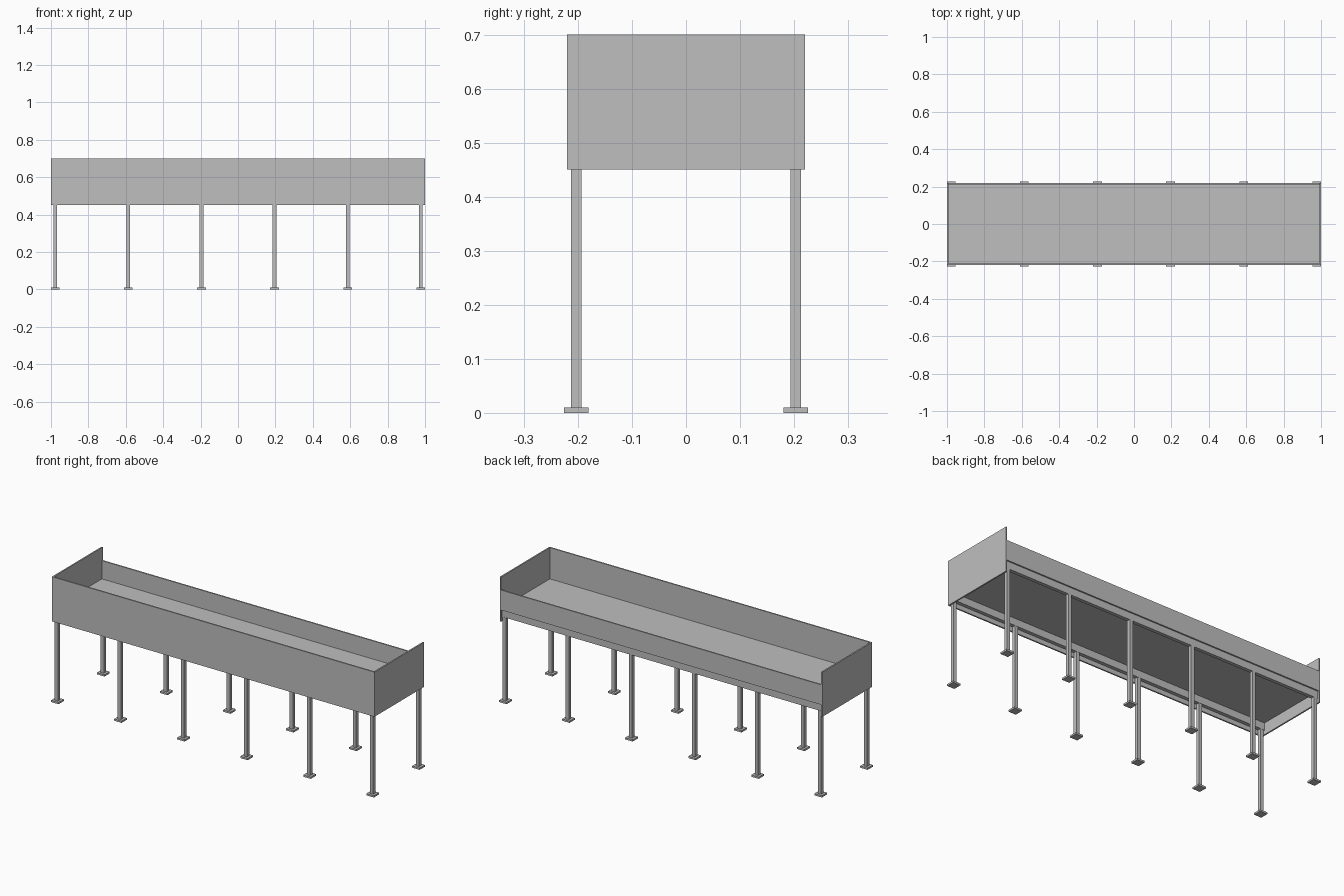
import bpy

# Remove the default object
cube = bpy.data.objects.get("Cube")
if cube:
    bpy.data.objects.remove(cube, do_unlink=True)

# Single painted metal colour
metal = bpy.data.materials.new("grey_metal")
metal.use_nodes = True
colour = (0.52, 0.52, 0.52, 1)
metal.diffuse_color = colour
metal.node_tree.nodes["Principled BSDF"].inputs["Base Color"].default_value = colour


def box(name, x, y, z):
    """Box spanning the given (low, high) ranges."""
    spans = (x, y, z)
    bpy.ops.mesh.primitive_cube_add(size=1)
    ob = bpy.context.object
    ob.name = ob.data.name = name
    ob.data.materials.append(metal)
    for v in ob.data.vertices:
        v.co = [(a + b) / 2 + c * (b - a) for c, (a, b) in zip(v.co, spans)]
    return ob


def centred(name, x, y, half, z):
    return box(name, (x - half, x + half), (y - half, y + half), z)


LENGTH, WIDTH, SHEET = 1.0, 0.22, 0.008
INNER_X, INNER_Y = LENGTH - SHEET, WIDTH - SHEET
RAIL = 0.02

# Tray floor and side panels; the back panel is lower and stops above the rail
box("tray_floor", (-INNER_X, INNER_X), (-INNER_Y, INNER_Y), (0.515, 0.525))
box("front_panel", (-INNER_X, INNER_X), (-WIDTH, -INNER_Y), (0.45, 0.70))
box("back_panel", (-INNER_X, INNER_X), (INNER_Y, WIDTH), (0.515, 0.627))
for side, name in ((1, "left"), (-1, "right")):
    ends = sorted((side * INNER_X, side * LENGTH))
    box(name + "_end_panel", ends, (-WIDTH, WIDTH), (0.45, 0.70))

# Frame rails under the floor
for side, name in ((-1, "front"), (1, "back")):
    edge = sorted((side * INNER_Y, side * (INNER_Y - RAIL)))
    box(name + "_rail", (-INNER_X, INNER_X), edge, (0.475, 0.515))

# Square legs with foot plates
for i in range(6):
    x = -0.977 + i * 0.3908
    for y, name in ((-0.203, "front"), (0.203, "back")):
        centred(f"{name}_leg_{i + 1}", x, y, 0.01, (0.01, 0.476))
        centred(f"{name}_foot_{i + 1}", x, y, 0.023, (0, 0.01))
